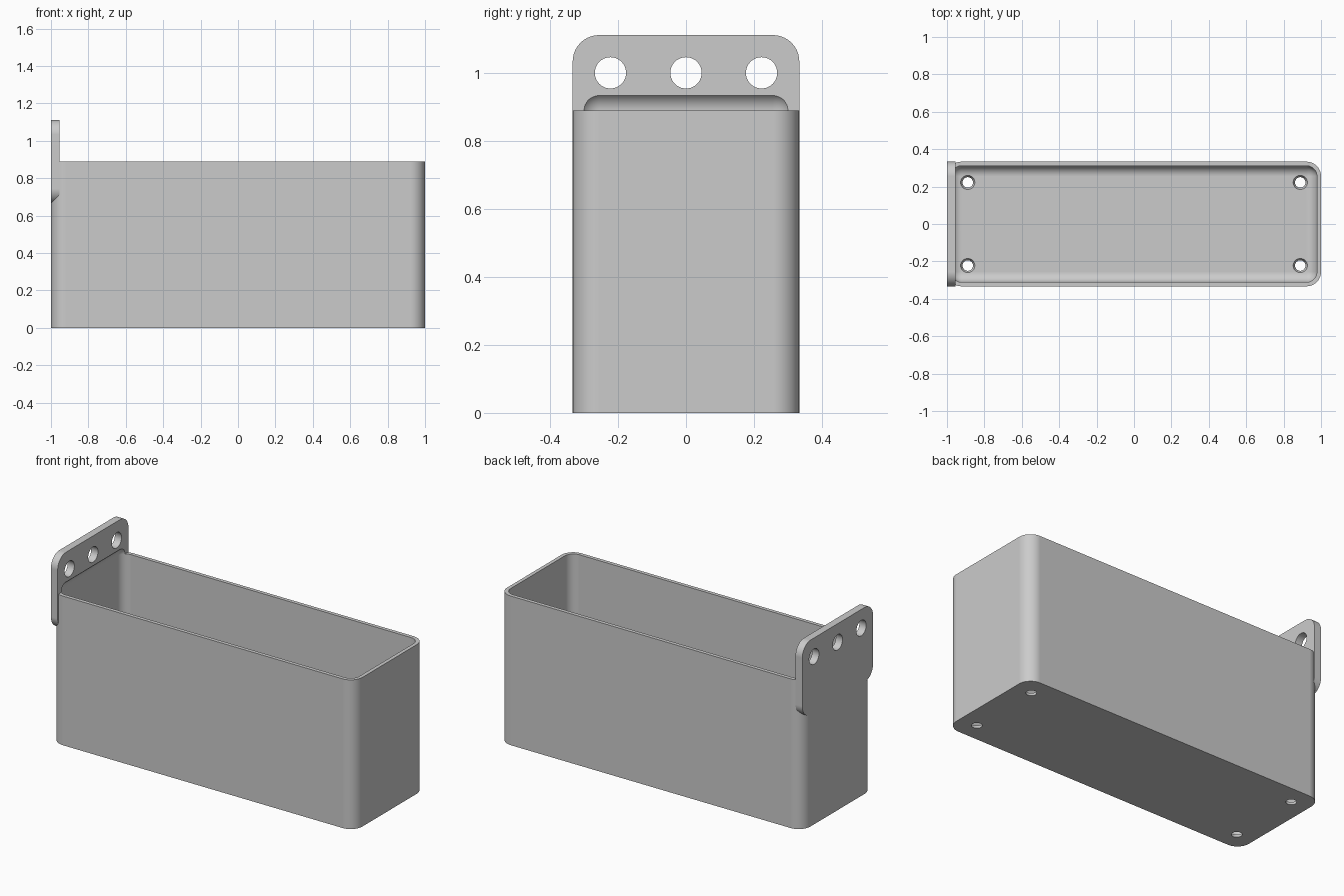
import bpy, bmesh, math
from mathutils import Matrix, Vector

old = bpy.data.objects.get("Cube")
if old:
    bpy.data.objects.remove(old, do_unlink=True)

MM = 2 / 90                      # one design unit
LENGTH, WIDTH, HEIGHT = 90 * MM, 30 * MM, 40 * MM
WALL, PLATE = MM, 2 * MM
R_OUT = 3.5 * MM
R_IN = R_OUT - WALL

grey = bpy.data.materials.new("plain grey")
grey.use_nodes = True
colour = (0.6, 0.6, 0.6, 1)
grey.diffuse_color = colour
grey.node_tree.nodes["Principled BSDF"].inputs["Base Color"].default_value = colour


def make_object(name, bm):
    bmesh.ops.recalc_face_normals(bm, faces=bm.faces)
    mesh = bpy.data.meshes.new(name)
    bm.to_mesh(mesh)
    bm.free()
    mesh.materials.append(grey)
    obj = bpy.data.objects.new(name, mesh)
    bpy.context.collection.objects.link(obj)
    return obj


def rounded_block(name, low, high, radius, axis=None):
    """Box with rounded edges: only those along one axis, or all of them."""
    bm = bmesh.new()
    bmesh.ops.create_cube(bm, size=1)
    low, high = Vector(low), Vector(high)
    bmesh.ops.scale(bm, vec=high - low, verts=bm.verts)
    bmesh.ops.translate(bm, vec=(low + high) / 2, verts=bm.verts)
    edges = [e for e in bm.edges if axis is None or
             abs((e.verts[0].co - e.verts[1].co).normalized()[axis]) > 0.9]
    bmesh.ops.bevel(bm, geom=edges, offset=radius, offset_type='OFFSET',
                    segments=10, profile=0.5, affect='EDGES')
    return make_object(name, bm)


def hole_cutter(name, centre, r_low, r_high, depth, matrix=Matrix()):
    bm = bmesh.new()
    bmesh.ops.create_cone(bm, cap_ends=True, segments=40, radius1=r_low,
                          radius2=r_high, depth=depth,
                          matrix=Matrix.Translation(centre) @ matrix)
    return make_object(name, bm)


def combine(target, tool, operation):
    mod = target.modifiers.new("combine", 'BOOLEAN')
    mod.operation, mod.solver, mod.object = operation, 'EXACT', tool
    bpy.context.view_layer.objects.active = target
    bpy.ops.object.modifier_apply(modifier=mod.name)
    bpy.data.objects.remove(tool, do_unlink=True)


x, y = LENGTH / 2, WIDTH / 2

# Outer shell and hanging plate
box = rounded_block("hanging_box", (-x, -y, 0), (x, y, HEIGHT), R_OUT, axis=2)
plate = rounded_block("hanging_plate", (-x, -y, 30 * MM),
                      (-x + PLATE, y, 50 * MM), R_OUT, axis=0)
combine(box, plate, 'UNION')

# Cavity, whose rounded top scoops a recess into the plate
cavity = rounded_block("cavity", (-x + WALL, -y + WALL, WALL),
                       (x - WALL, y - WALL, HEIGHT + R_IN), R_IN)
combine(box, cavity, 'DIFFERENCE')

# Three mounting holes through the plate
sideways = Matrix.Rotation(math.pi / 2, 4, 'Y')
for k in (-1, 0, 1):
    combine(box, hole_cutter("mounting_hole", (-x + PLATE / 2, k * 10 * MM, 45 * MM),
                             0.046, 0.046, 3 * PLATE, sideways), 'DIFFERENCE')

# Four tapered drain holes in the floor
for sx in (-1, 1):
    for sy in (-1, 1):
        combine(box, hole_cutter("drain_hole", (sx * 40 * MM, sy * 10 * MM, WALL / 2),
                                 0.023, 0.043, 2 * WALL), 'DIFFERENCE')

# Tidy the seams and shade the rounded edges smoothly
bm = bmesh.new()
bm.from_mesh(box.data)
bmesh.ops.remove_doubles(bm, verts=bm.verts, dist=0.0001)
bm.to_mesh(box.data)
bm.free()
bpy.ops.object.select_all(action='DESELECT')
box.select_set(True)
bpy.context.view_layer.objects.active = box
bpy.ops.object.shade_smooth_by_angle(angle=math.radians(30))
weighted = box.modifiers.new("even_shading", 'WEIGHTED_NORMAL')
weighted.keep_sharp = True
